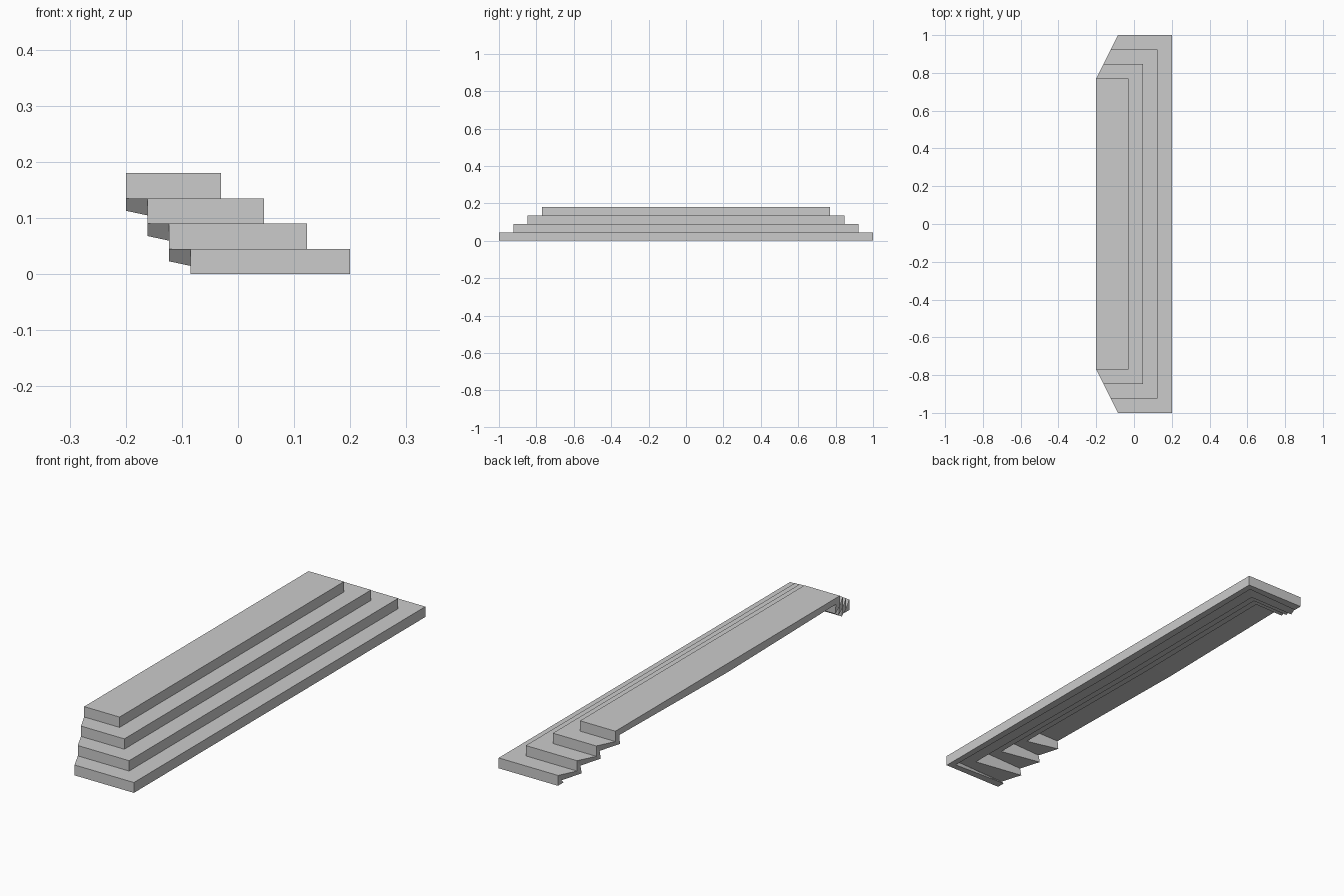
import bpy, bmesh

if "Cube" in bpy.data.objects:
    bpy.data.objects.remove(bpy.data.objects["Cube"])

STEPS = 4
RISE = 0.045
RUN = 0.23 / 3       # tread depth
CUT = 0.115 / 3      # how far each end shifts back per step

# Half of the stair shell (y <= 0): rings running round the end and front
bm = bmesh.new()
rings = []
for i in range(STEPS):
    back, front, end = -0.085 - CUT * i, 0.2 - RUN * i, -1 + RUN * i
    for z in (RISE * i, RISE * (i + 1)):
        rings.append([bm.verts.new(p) for p in
                      ((back, end, z), (front, end, z), (front, 0, z))])

# Risers and mitred treads alternate between consecutive rings
for low, up in zip(rings, rings[1:]):
    for j in range(2):
        bm.faces.new((low[j], low[j + 1], up[j + 1], up[j]))

# Top landing
corner = bm.verts.new((-0.2, 0, RISE * STEPS))
bm.faces.new((*rings[-1], corner))

mesh = bpy.data.meshes.new("stair_shell")
bm.to_mesh(mesh)
bm.free()
stairs = bpy.data.objects.new("stair_shell", mesh)
bpy.context.collection.objects.link(stairs)

# Other half, then inward thickness; back and underside stay open
mirror = stairs.modifiers.new("mirror_ends", 'MIRROR')
mirror.use_axis = (False, True, False)
mirror.use_clip = True
solid = stairs.modifiers.new("thickness", 'SOLIDIFY')
solid.thickness = 0.038
solid.offset = -1
solid.use_even_offset = False
